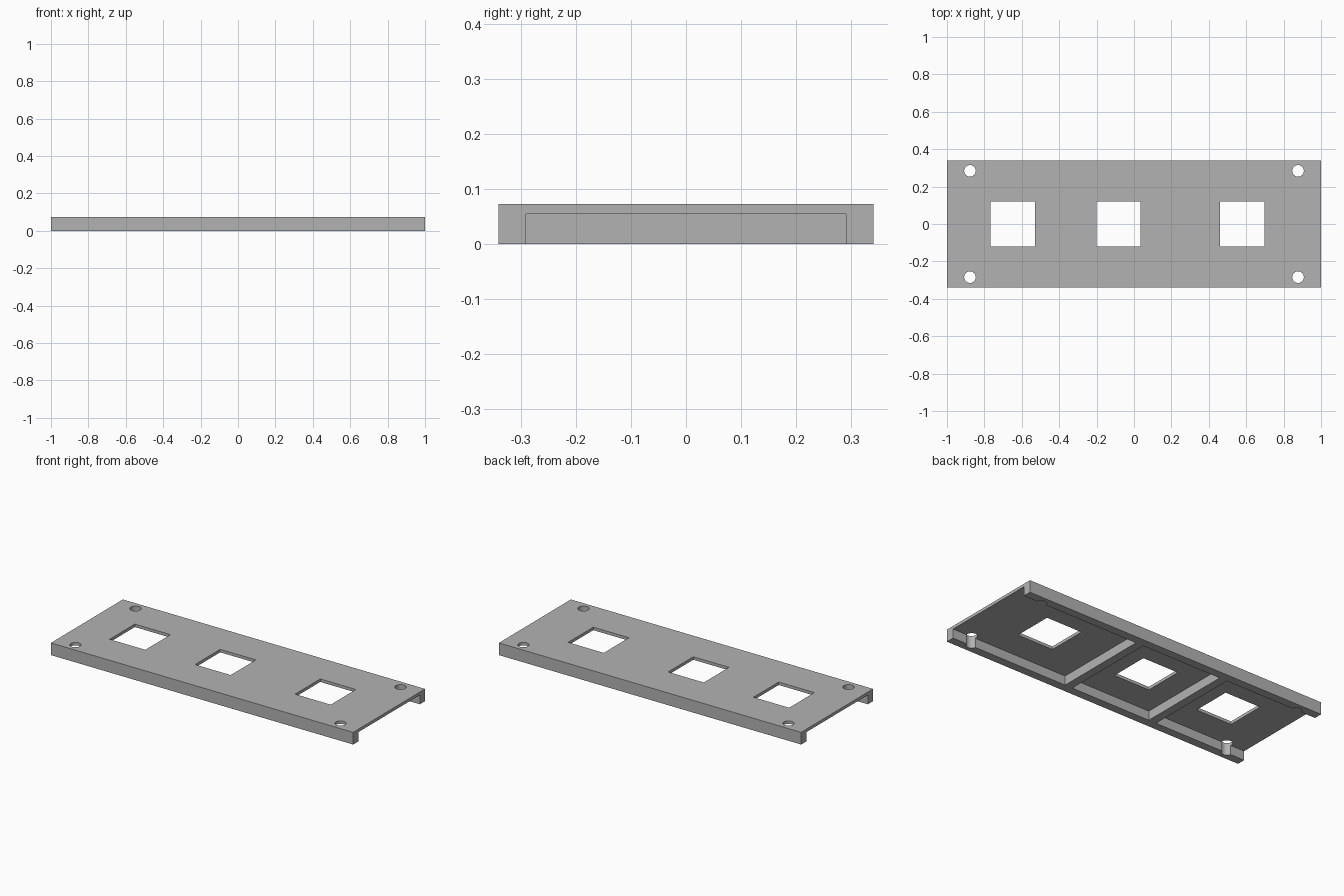
import bpy

cube = bpy.data.objects.get("Cube")
if cube:
    bpy.data.objects.remove(cube, do_unlink=True)

WIDTH, DEPTH, HEIGHT = 2.0, 0.68, 0.073
CHANNEL_HALF, CHANNEL_TOP = 0.29, 0.055

grey = bpy.data.materials.new("plain grey")
grey.use_nodes = True
colour = (0.45, 0.45, 0.45, 1)
grey.diffuse_color = colour
grey.node_tree.nodes["Principled BSDF"].inputs["Base Color"].default_value = colour


def box(name, x0, x1, y0, y1, z0, z1):
    bpy.ops.mesh.primitive_cube_add(
        size=1, location=((x0 + x1) / 2, (y0 + y1) / 2, (z0 + z1) / 2))
    ob = bpy.context.object
    ob.name = name
    ob.scale = (x1 - x0, y1 - y0, z1 - z0)
    bpy.ops.object.transform_apply(location=True, rotation=False, scale=True)
    ob.data.materials.append(grey)
    return ob


def cut(target, cutter):
    cutter.hide_render = True
    mod = target.modifiers.new("cut", 'BOOLEAN')
    mod.operation = 'DIFFERENCE'
    mod.solver = 'EXACT'
    mod.object = cutter
    bpy.context.view_layer.objects.active = target
    bpy.ops.object.modifier_apply(modifier=mod.name)
    bpy.data.objects.remove(cutter, do_unlink=True)


# Cover plate with downturned long sides
plate = box("cover_plate", -WIDTH / 2, WIDTH / 2, -DEPTH / 2, DEPTH / 2, 0, HEIGHT)

# Three bays hollowed from below, leaving two cross ribs
for x0, x1 in ((-1.1, -0.395), (-0.345, 0.18), (0.23, 1.1)):
    cut(plate, box("bay_cutter", x0, x1, -CHANNEL_HALF, CHANNEL_HALF, -0.1, CHANNEL_TOP))

# Square windows
for x in (-0.648, -0.083, 0.579):
    cut(plate, box("window_cutter", x - 0.118, x + 0.118, -0.119, 0.119, -0.1, 0.2))

# Corner screw holes, notching the inner side walls
for sx in (-1, 1):
    for sy in (-1, 1):
        bpy.ops.mesh.primitive_cylinder_add(
            vertices=32, radius=0.031, depth=0.5, location=(sx * 0.877, sy * 0.284, 0))
        hole = bpy.context.object
        hole.data.materials.append(grey)
        cut(plate, hole)

# Smooth the hole walls, keep corners sharp
bpy.ops.object.select_all(action='DESELECT')
plate.select_set(True)
bpy.context.view_layer.objects.active = plate
bpy.ops.object.shade_smooth_by_angle()
